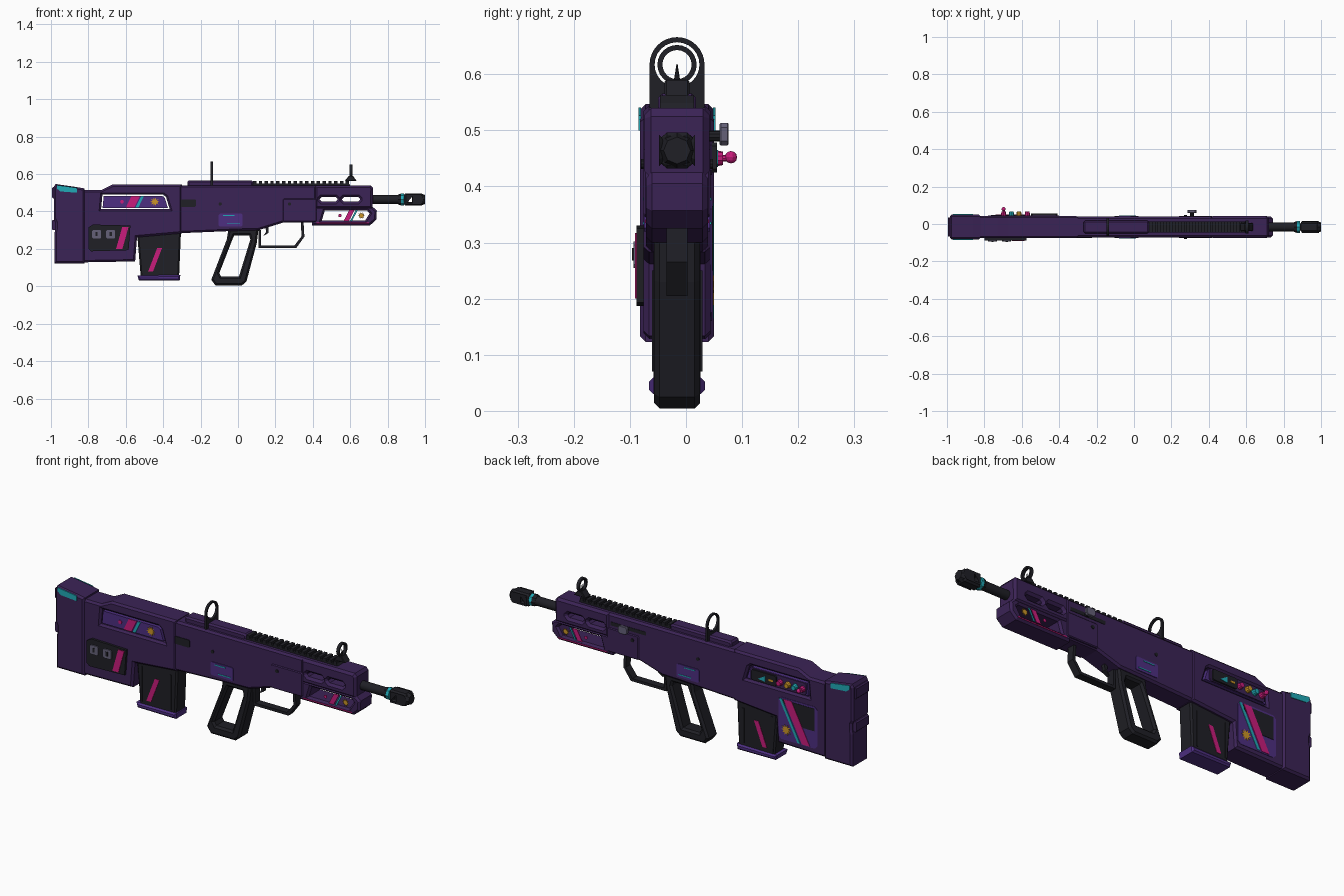
import bpy, math
from mathutils import Vector, Matrix

cube = bpy.data.objects.get("Cube")
if cube:
    bpy.data.objects.remove(cube)

C = -0.016   # centre plane of the model


def material(name, rgb):
    m = bpy.data.materials.new(name)
    m.use_nodes = True
    m.diffuse_color = (*rgb, 1)
    m.node_tree.nodes["Principled BSDF"].inputs["Base Color"].default_value = (*rgb, 1)
    return m


PURPLE = material("dark purple", (.044, .017, .092))
VIOLET = material("violet", (.075, .028, .22))
BLACK = material("charcoal", (.014, .014, .019))
TEAL = material("teal", (.015, .4, .47))
PINK = material("magenta", (.58, .012, .2))
GOLD = material("gold", (.6, .3, .02))
GREY = material("grey", (.13, .12, .19))


def prism(name, pts, half, mat, y=C, bevel=0.0, holes=(), axis="Y"):
    """Extruded outline with chamfered rims; the outline lies in XZ, or in YZ for axis X."""
    cu = bpy.data.curves.new(name, "CURVE")
    cu.dimensions, cu.fill_mode = "2D", "BOTH"
    cu.extrude, cu.bevel_depth, cu.offset = half - bevel, bevel, -bevel
    cu.bevel_resolution = 0
    for loop in (pts, *holes):
        sp = cu.splines.new("POLY")
        sp.points.add(len(loop) - 1)
        for p, (a, b) in zip(sp.points, loop):
            p.co = (a, b, 0, 1)
        sp.use_cyclic_u = True
        sp.use_smooth = False
    tmp = bpy.data.objects.new(name, cu)
    bpy.context.collection.objects.link(tmp)
    bpy.context.view_layer.update()
    mesh = bpy.data.meshes.new_from_object(tmp.evaluated_get(bpy.context.evaluated_depsgraph_get()))
    bpy.data.objects.remove(tmp)
    rot = Matrix.Rotation(math.pi / 2, 4, "X")
    if axis == "X":
        rot = Matrix.Rotation(math.pi / 2, 4, "Z") @ rot
    mesh.transform(Matrix.Translation((y, 0, 0) if axis == "X" else (0, y, 0)) @ rot)
    mesh.materials.clear()
    mesh.materials.append(mat)
    ob = bpy.data.objects.new(name, mesh)
    bpy.context.collection.objects.link(ob)
    return ob


def rect(x0, x1, z0, z1, c=0.0):
    if not c:
        return [(x0, z0), (x1, z0), (x1, z1), (x0, z1)]
    return [(x0 + c, z0), (x1 - c, z0), (x1, z0 + c), (x1, z1 - c),
            (x1 - c, z1), (x0 + c, z1), (x0, z1 - c), (x0, z0 + c)]


def slant(x, w, z0, z1, lean):
    return [(x, z0), (x + w, z0), (x + w + lean, z1), (x + lean, z1)]


def circle(x, z, r, n=24, r2=None):
    return [(x + (r2 if r2 and i % 2 else r) * math.cos(2 * math.pi * i / n),
             z + (r2 if r2 and i % 2 else r) * math.sin(2 * math.pi * i / n)) for i in range(n)]


def plate(name, pts, side, surface, mat, t=.006, holes=()):
    """Thin plate on the side wall lying `surface` away from the centre plane."""
    return prism(name, pts, t / 2, mat, C + side * (surface + t / 2), 0, holes)


def tube(name, start, end, r, mat, sides=16, r2=None):
    a, b = Vector(start), Vector(end)
    bpy.ops.mesh.primitive_cone_add(vertices=sides, radius1=r, radius2=r if r2 is None else r2,
                                    depth=(b - a).length, location=(a + b) / 2,
                                    rotation=(b - a).to_track_quat("Z", "Y").to_euler())
    ob = bpy.context.object
    ob.name = name
    ob.data.materials.append(mat)
    bpy.ops.object.shade_smooth_by_angle(angle=math.radians(30))
    return ob


# Butt stock
prism("butt_stock", [(-.98, .123), (-.82, .123), (-.82, .523), (-.86, .53), (-.976, .547), (-.985, .53),
                     (-.985, .36), (-.975, .34), (-.975, .31), (-.98, .29)], .066, PURPLE, bevel=.01)
prism("butt_pad_lower", rect(-.995, -.97, .3, .355, .006), .05, PURPLE)
prism("butt_pad_upper", rect(-.995, -.97, .47, .53, .006), .05, PURPLE)
for s in (-1, 1):
    plate("butt_marker", [(-.86, .5), (-.86, .526), (-.968, .541), (-.968, .522), (-.95, .507)],
          s, .064, TEAL, .005)

# Rear body with its framed window
window = [(-.725, .49), (-.4, .49), (-.385, .478), (-.365, .412), (-.732, .412)]
prism("rear_body", [(-.83, .128), (-.55, .133), (-.54, .262), (-.3, .283), (-.3, .544), (-.67, .544),
                    (-.73, .515), (-.83, .515)], .06, PURPLE, bevel=.01, holes=[window])
prism("window_panel", [(-.718, .483), (-.405, .483), (-.392, .474), (-.375, .419), (-.724, .419)],
      .056, VIOLET)
plate("window_stripe_pink", slant(-.60, .045, .42, .482, .03), -1, .056, PINK, .003)
plate("window_stripe_teal", slant(-.548, .015, .42, .482, .03), -1, .056, TEAL, .003)
plate("window_sun", circle(-.445, .452, .024, 20, .013), -1, .056, GOLD, .003)
plate("window_dot", circle(-.62, .452, .01, 8), -1, .056, PINK, .003)

# Control panel with screen and knobs on the left side
plate("control_panel", rect(-.715, -.4, .42, .482, .008), 1, .056, PURPLE, .006)
plate("screen", rect(-.55, -.41, .425, .478, .006), 1, .062, BLACK, .009)
plate("screen_trace_teal", [(-.45, .44), (-.49, .465), (-.49, .435)], 1, .071, TEAL, .002)
plate("screen_trace_gold", rect(-.535, -.51, .445, .455), 1, .071, GOLD, .002)
for x, mat in ((-.57, PINK), (-.615, GOLD), (-.655, TEAL), (-.697, PINK)):
    tube("knob", (x, .045, .45), (x, .066, .45), .016, mat, 10, .012)
tube("selector_stem", (-.697, .06, .45), (-.697, .08, .45), .006, PINK, 8)
bpy.ops.mesh.primitive_uv_sphere_add(segments=10, ring_count=6, radius=.011, location=(-.697, .08, .452))
bpy.context.object.name = "selector_ball"
bpy.context.object.data.materials.append(PINK)

# Switch panel on the right side
plate("switch_panel", [(-.8, .2), (-.785, .187), (-.585, .193), (-.575, .325), (-.775, .33), (-.8, .315)],
      -1, .058, BLACK, .014)
for x in (-.78, -.705):
    plate("switch", rect(x, x + .048, .255, .302, .006), -1, .072, GREY, .006)
    plate("switch_slot", rect(x + .018, x + .03, .268, .29), -1, .078, BLACK, .002)
plate("switch_stripe", slant(-.652, .034, .2, .317, .033), -1, .072, PINK, .003)

# Painted panel on the left side
plate("side_panel", rect(-.78, -.56, .16, .375, .015), 1, .058, VIOLET, .004)
plate("side_panel_dark", [(-.575, .365), (-.765, .365), (-.765, .25), (-.7, .25)], 1, .062, BLACK, .002)
plate("side_stripe_pink", slant(-.74, .045, .165, .37, .105), 1, .064, PINK, .002)
plate("side_stripe_teal", slant(-.685, .016, .165, .37, .105), 1, .064, TEAL, .002)
plate("side_sun", circle(-.605, .215, .028, 20, .015), 1, .064, GOLD, .002)

# Magazine
prism("magazine", [(-.54, .29), (-.52, .05), (-.315, .05), (-.305, .29)], .042, BLACK, bevel=.008)
prism("magazine_base", [(-.538, .058), (-.53, .032), (-.312, .03), (-.308, .06)], .05, VIOLET, bevel=.008)
for s in (-1, 1):
    plate("magazine_stripe", slant(-.48, .026, .08, .205, .048), s, .041, PINK, .003)
    for x in (-.515, -.35):
        plate("magazine_rib", rect(x, x + .012, .07, .25), s, .041, BLACK, .004)

# Receiver
prism("receiver", [(-.33, .283), (0, .297), (.11, .3), (.24, .34), (.42, .34), (.42, .54), (-.33, .54)],
      .055, PURPLE, bevel=.01)
prism("receiver_block", rect(.24, .42, .345, .468, .006), .06, PURPLE, bevel=.004)
prism("carry_block", rect(-.27, .08, .53, .566, .008), .034, PURPLE, bevel=.008)
plate("ejection_port", rect(-.325, -.225, .425, .464, .004), -1, .054, BLACK, .004)
for s in (-1, 1):
    plate("badge", rect(-.103, .025, .32, .388, .006), s, .054, VIOLET, .005)
    plate("badge_line_top", rect(-.08, -.02, .375, .38), s, .059, TEAL, .002)
    plate("badge_line_low", rect(-.06, .01, .332, .337), s, .059, TEAL, .002)
    plate("pin", circle(.275, .44, .009, 10), s, .058, BLACK, .006)
    plate("pin", circle(-.095, .44, .009, 10), s, .054, BLACK, .004)

# Charging handle
tube("charging_stem", (.31, .03, .49), (.31, .062, .49), .01, BLACK, 10)
prism("charging_handle", rect(.285, .335, .473, .513, .008), .008, GREY, .068, .002)
plate("charging_slot", rect(.2, .4, .482, .5), 1, .054, BLACK, .003)

# Upper and lower handguard
slots = [rect(x, x + .095, .453, .477, .01) for x in (.437, .557)]
prism("upper_handguard", [(.41, .415), (.72, .415), (.722, .525), (.71, .54), (.41, .54)],
      .058, PURPLE, bevel=.012, holes=slots)
prism("lower_handguard", [(.395, .325), (.705, .325), (.74, .357), (.742, .405), (.72, .425), (.395, .425)],
      .055, PURPLE, bevel=.01,
      holes=[[(.448, .352), (.68, .352), (.704, .39), (.69, .405), (.464, .405)]])
for s in (-1, 1):
    plate("guard_stripe_pink", slant(.565, .028, .35, .407, .03), s, .05, PINK, .003)
    plate("guard_stripe_teal", slant(.6, .01, .35, .407, .03), s, .05, TEAL, .003)
    plate("guard_sun", circle(.66, .378, .019, 20, .011), s, .05, GOLD, .003)
    plate("guard_dot", circle(.545, .378, .009, 8), s, .05, PINK, .003)
    plate("guard_trim", rect(.42, .7, .335, .341), s, .053, PINK, .004)

# Barrel and muzzle brake
Z = .464
tube("barrel", (.7, C, Z), (.88, C, Z), .023, BLACK)
tube("muzzle_collar", (.855, C, Z), (.872, C, Z), .026, BLACK, 8, .032)
tube("muzzle_ring", (.872, C, Z), (.888, C, Z), .031, TEAL, 8)
prism("muzzle_brake", rect(.888, .985, Z - .032, Z + .032, .006), .032, BLACK, bevel=.014,
      holes=[rect(.912, .93, Z - .014, Z + .014), rect(.946, .975, Z - .014, Z + .014, .004)])
tube("muzzle_tip", (.98, C, Z), (1, C, Z), .032, BLACK, 8, .024)

# Toothed top rail
teeth = [(.075, .53)]
for i in range(17):
    x = .08 + i * .031
    teeth += [(x, .549), (x, .562), (x + .018, .562), (x + .018, .549)]
teeth += [(.605, .53)]
prism("top_rail", teeth, .03, BLACK)

# Ring sights, seen along the barrel
arch = [(C - .049, .54)] + [(C - .049 * math.cos(math.pi * i / 16), .617 + .049 * math.sin(math.pi * i / 16))
                            for i in range(17)] + [(C + .049, .54)]
prism("rear_sight", arch, .006, BLACK, -.14, 0, [circle(C, .617, .04)], "X")
prism("front_sight_base", [(.57, .562), (.635, .562), (.615, .59), (.592, .59)], .022, BLACK, bevel=.003)
prism("front_sight_ring", circle(C, .617, .035), .008, BLACK, .603, 0, [circle(C, .617, .026)], "X")
tube("front_sight_post", (.603, C, .58), (.603, C, .618), .007, BLACK, 8, .001)

# Open grip
prism("grip", [(-.05, .31), (.11, .31), (.1, .23), (.045, .025), (.02, .004), (-.12, .004), (-.143, .035),
               (-.06, .25)], .041, BLACK, bevel=.01,
      holes=[[(-.02, .272), (.06, .272), (.066, .25), (.005, .052), (-.09, .052), (-.1, .07), (-.03, .25)]])

# Trigger and its guard
prism("trigger_guard", [(.11, .3), (.11, .205), (.312, .205), (.355, .265), (.35, .35), (.335, .35),
                        (.34, .268), (.303, .219), (.122, .219), (.122, .3)], .019, BLACK)
prism("trigger", [(.145, .33), (.165, .33), (.163, .285), (.135, .268), (.15, .29)], .01, BLACK)
